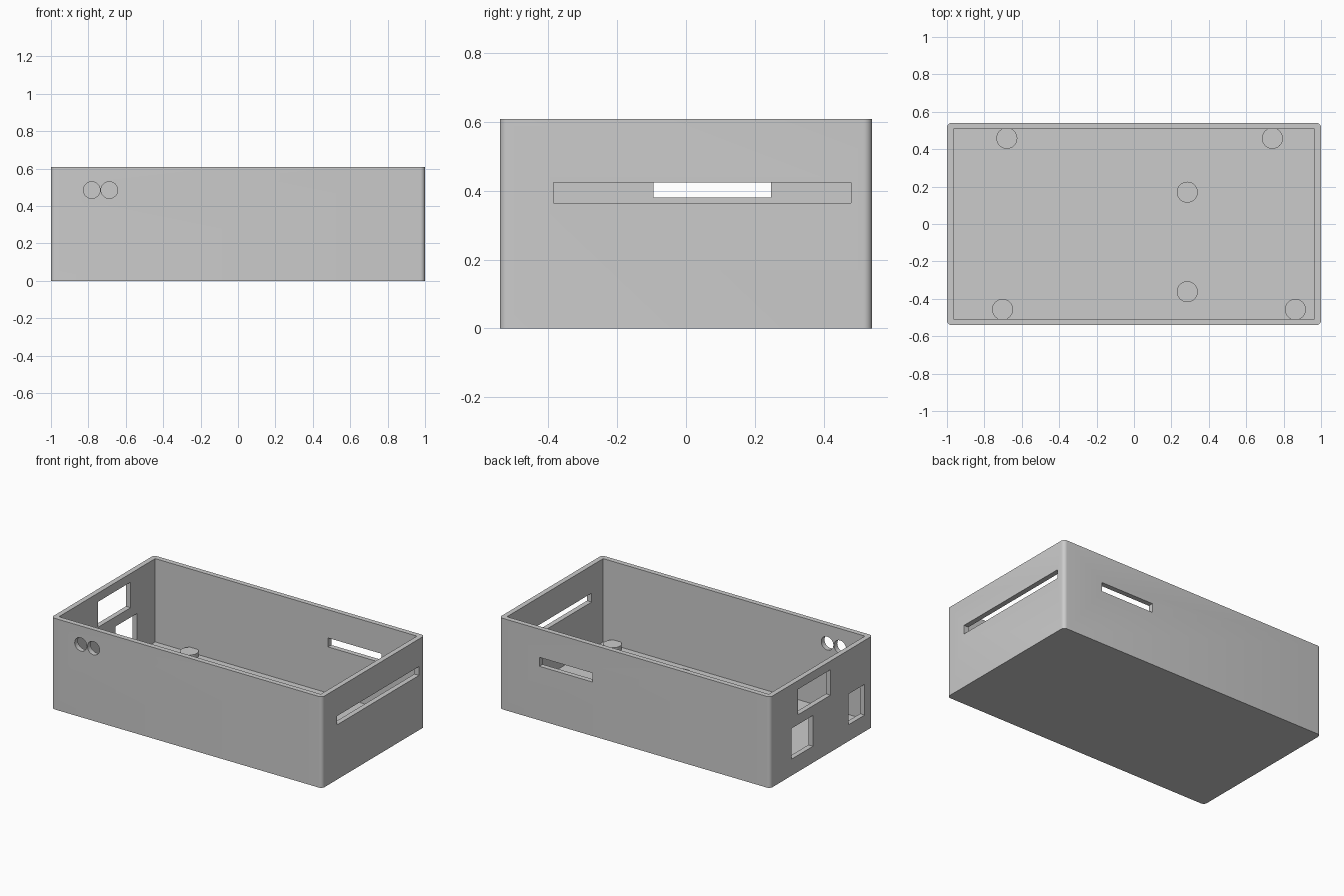
import bpy
import bmesh
from math import radians
from mathutils import Matrix

old = bpy.data.objects.get("Cube")
if old:
    bpy.data.objects.remove(old, do_unlink=True)

LENGTH, WIDTH, HEIGHT = 2.0, 1.082, 0.608
WALL, FLOOR, POST_TOP = 0.034, 0.052, 0.086

grey = bpy.data.materials.new("grey plastic")
grey.use_nodes = True
colour = (0.6, 0.6, 0.6, 1)
grey.diffuse_color = colour
grey.node_tree.nodes["Principled BSDF"].inputs["Base Color"].default_value = colour


def add_object(name, bm):
    mesh = bpy.data.meshes.new(name)
    bm.to_mesh(mesh)
    bm.free()
    mesh.materials.append(grey)
    obj = bpy.data.objects.new(name, mesh)
    bpy.context.collection.objects.link(obj)
    return obj


def box(name, low, high, corner=0):
    """Box between two corners, with optional rounded upright edges."""
    bm = bmesh.new()
    size = [b - a for a, b in zip(low, high)]
    middle = [(a + b) / 2 for a, b in zip(low, high)]
    bmesh.ops.create_cube(bm, size=1, matrix=Matrix.Translation(middle) @ Matrix.Diagonal((*size, 1)))
    if corner:
        upright = [e for e in bm.edges if abs(e.verts[0].co.z - e.verts[1].co.z) > 0.1]
        bmesh.ops.bevel(bm, geom=upright, offset=corner, segments=6, profile=0.5, affect='EDGES')
    return add_object(name, bm)


def cylinder(name, centre, radius, depth, tilt=0):
    bm = bmesh.new()
    bmesh.ops.create_cone(bm, cap_ends=True, segments=48, radius1=radius, radius2=radius, depth=depth,
                          matrix=Matrix.Translation(centre) @ Matrix.Rotation(tilt, 4, 'X'))
    return add_object(name, bm)


def smooth(obj):
    bpy.ops.object.select_all(action='DESELECT')
    obj.select_set(True)
    bpy.context.view_layer.objects.active = obj
    bpy.ops.object.shade_smooth_by_angle(angle=radians(30))


# Open case with rounded outer corners
X, Y = LENGTH / 2, WIDTH / 2
case = box("case", (-X, -Y, 0), (X, Y, HEIGHT), corner=0.025)
cutters = [box("cavity_cutter", (WALL - X, WALL - Y, FLOOR), (X - WALL, Y - WALL, 1))]

# Three port windows in the right wall: y and z ranges
for y0, y1, z0, z1 in [(-0.095, 0.247, 0.38, 0.55), (0.09, 0.315, 0.11, 0.315), (-0.455, -0.283, 0.11, 0.315)]:
    cutters.append(box("port_cutter", (-X - 0.1, y0, z0), (-X + 0.1, y1, z1)))

# Long slot in the left wall and short slot in the back wall
cutters.append(box("side_slot_cutter", (X - 0.1, -0.385, 0.365), (X + 0.1, 0.48, 0.424)))
cutters.append(box("back_slot_cutter", (0.31, Y - 0.1, 0.36), (0.704, Y + 0.1, 0.42)))

# Pair of round holes in the front wall
for x in (-0.782, -0.688):
    cutters.append(cylinder("round_hole_cutter", (x, -Y, 0.485), 0.0445, 0.2, radians(90)))

for cutter in cutters:
    cutter.hide_render = True
    cut = case.modifiers.new("cut", 'BOOLEAN')
    cut.operation = 'DIFFERENCE'
    cut.solver = 'EXACT'
    cut.object = cutter
    bpy.context.view_layer.objects.active = case
    bpy.ops.object.modifier_apply(modifier=cut.name)
    bpy.data.objects.remove(cutter, do_unlink=True)
smooth(case)

# Round support posts on the floor
posts = [(-0.68, 0.458), (0.74, 0.458), (0.285, 0.17), (0.285, -0.362), (-0.703, -0.457), (0.863, -0.457)]
for x, y in posts:
    base = FLOOR / 2
    smooth(cylinder("support_post", (x, y, (base + POST_TOP) / 2), 0.056, POST_TOP - base))
